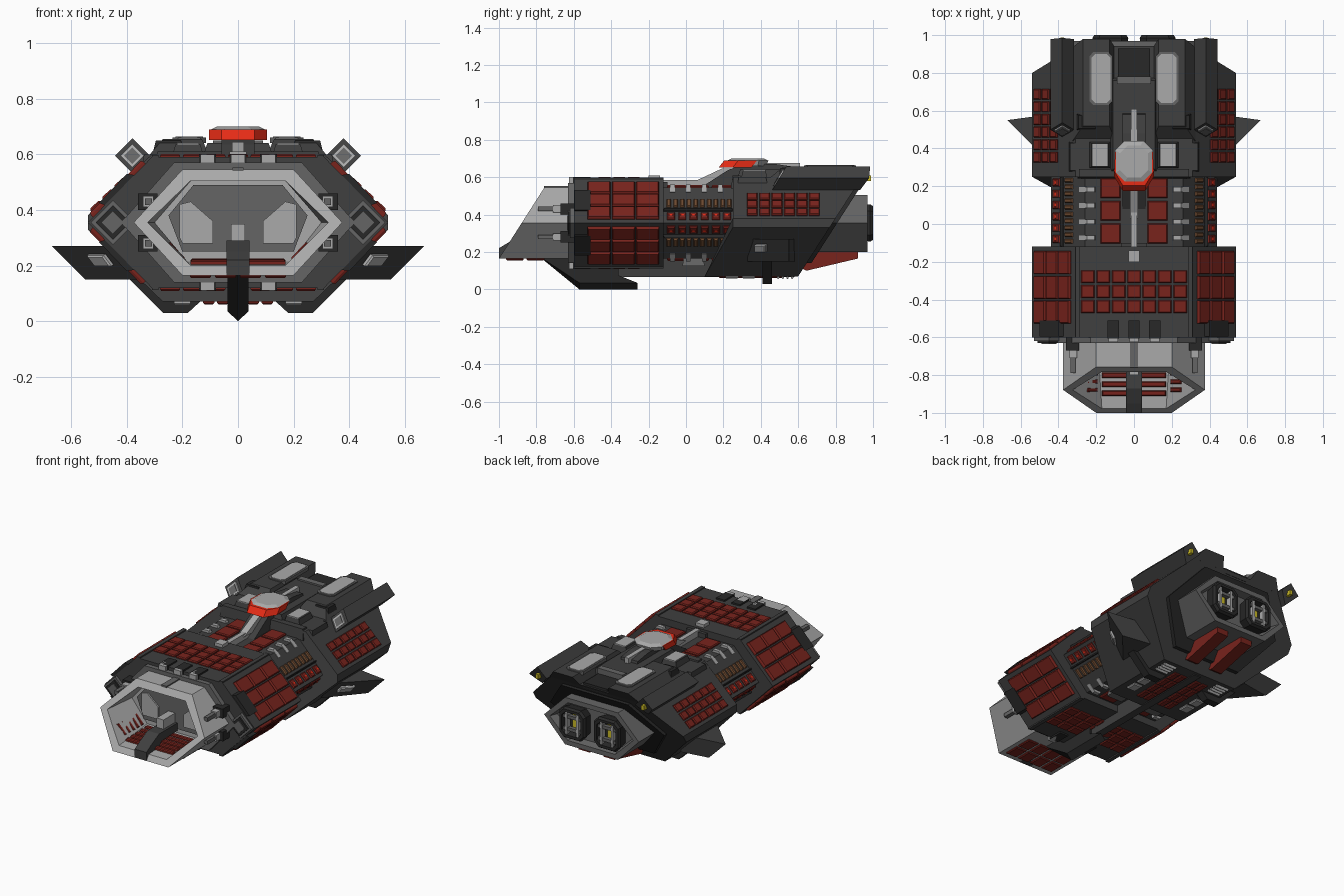
import bpy, bmesh
from mathutils import Vector as V

if "Cube" in bpy.data.objects:
    bpy.data.objects.remove(bpy.data.objects["Cube"])

def material(name, r, g, b):
    m = bpy.data.materials.new(name)
    m.diffuse_color = (r, g, b, 1)
    m.use_nodes = True
    m.node_tree.nodes["Principled BSDF"].inputs["Base Color"].default_value = m.diffuse_color
    return m

DARK = material("dark_grey", .05, .05, .05)
BLACK = material("charcoal", .022, .022, .022)
MID = material("mid_grey", .13, .13, .13)
LIGHT = material("light_grey", .4, .4, .4)
RED = material("dark_red", .19, .017, .012)
ORANGE = material("bright_red", .8, .025, .008)
BROWN = material("brown", .16, .07, .03)
YELLOW = material("yellow", .6, .5, .02)
ZC = .355  # height of the hull's widest line

def finish(name, bm, mat, mirror=False):
    bmesh.ops.recalc_face_normals(bm, faces=bm.faces)
    me = bpy.data.meshes.new(name)
    bm.to_mesh(me)
    bm.free()
    me.materials.append(mat)
    ob = bpy.data.objects.new(name, me)
    bpy.context.collection.objects.link(ob)
    if mirror:
        ob.modifiers.new("mirror", 'MIRROR')
    return ob

def add_loft(bm, rings):
    rs = [[bm.verts.new(p) for p in r] for r in rings]
    n = len(rs[0])
    for a, b in zip(rs, rs[1:]):
        for i in range(n):
            bm.faces.new((a[i], a[(i + 1) % n], b[(i + 1) % n], b[i]))
    bm.faces.new(rs[0])
    bm.faces.new(rs[-1])

def loft(name, rings, mat, mirror=False):
    bm = bmesh.new()
    add_loft(bm, rings)
    return finish(name, bm, mat, mirror)

def prism_x(name, yz, x0, x1, mat, mirror=False):
    return loft(name, [[(x, y, z) for y, z in yz] for x in (x0, x1)], mat, mirror)

def prism_y(name, xz, y0, y1, mat, mirror=False):
    return loft(name, [[(x, y, z) for x, z in xz] for y in (y0, y1)], mat, mirror)

def box_rings(x0, x1, y0, y1, z0, z1, c=0):
    return [[(x0 + k, y0 + k, z), (x1 - k, y0 + k, z), (x1 - k, y1 - k, z), (x0 + k, y1 - k, z)]
            for z, k in ((z0, 0), (z1, c))]

def box(name, dims, mat, mirror=False, c=0):
    return loft(name, box_rings(*dims, c), mat, mirror)

def hexa(wt, ws, wb, zt, zs, zb, fy):
    """Hexagonal cross-section; fy gives y from z."""
    pts = [(wt, zt), (ws, zs), (wb, zb), (-wb, zb), (-ws, zs), (-wt, zt)]
    return [(x, fy(z), z) for x, z in pts]

def tiles(name, o, u, v, nu, nv, mat, gap=.008, h=.012, mirror=True, flip=False):
    """Grid of bevelled tiles on the parallelogram o, u, v, facing away from the hull axis."""
    o, u, v = V(o), V(u), V(v)
    n = u.cross(v).normalized()
    mid = o + (u + v) / 2
    if (n.dot(mid - V((0, mid.y, ZC))) < 0) != flip:
        n = -n
    bm = bmesh.new()
    du, dv = u / nu, v / nv
    eu, ev = u.normalized(), v.normalized()
    for i in range(nu):
        for j in range(nv):
            p = o + du * i + dv * j
            rings = []
            for g, d in ((gap / 2, -.006), (gap / 2, h * .5), (gap / 2 + .005, h)):
                a, b, w = eu * g, ev * g, n * d
                rings.append([p + a + b + w, p + du - a + b + w, p + du + dv - a - b + w, p + dv + a - b + w])
            add_loft(bm, rings)
    return finish(name, bm, mat, mirror)

# Main hull: front armour, waist, sheared stern
loft("front_armour", [hexa(.31, .54, .31, .59, ZC, .12, lambda z, y=y: y) for y in (-.6, -.12)], DARK)
loft("waist", [hexa(.26, .44, .26, .545, ZC, .165, lambda z, y=y: y) for y in (-.2, .4)], DARK)

def stern_ring(fy):
    pts = [(.31, .6), (.54, .38), (.54, .33), (.27, .07)]
    pts += [(-x, z) for x, z in reversed(pts)]
    return [(x, fy(z), z) for x, z in pts]
loft("stern_hull", [stern_ring(lambda z: min(.25, .1 + (z - .07) * .75)),
                    stern_ring(lambda z: .6 + (z - .07) * .644)], DARK)

# Front cowl with slanted hexagonal mouth
slant = lambda z: -1 + (z - .165) * .64
loft("front_cowl", [hexa(.2, .375, .2, .545, ZC, .165, lambda z: -.58),
                    hexa(.2, .375, .2, .545, ZC, .165, slant),
                    hexa(.17, .325, .17, .505, ZC, .2, slant),
                    hexa(.17, .30, .19, .505, ZC, .215, lambda z: -.66)], LIGHT)
loft("cowl_collar", [hexa(.23, .42, .23, .57, ZC, .14, lambda z, y=y: y) for y in (-.63, -.59)], MID)
prism_y("cowl_back_wall", [(.16, .49), (.25, .38), (.2, .25), (-.2, .25), (-.25, .38), (-.16, .49)], -.68, -.65, MID)
prism_y("cowl_window", [(.09, .28), (.2, .28), (.21, .3), (.21, .42), (.17, .43), (.09, .36)], -.69, -.67, LIGHT, True)
tiles("cowl_floor_stripes", (-.18, -.92, .208), (.36, 0, 0), (0, .24, .006), 1, 5, RED, .02, .012, False, True)
tiles("cowl_floor_side_stripes", (.19, -.9, .212), (.07, 0, .075), (0, .22, 0), 1, 5, RED, .02, .01, True, True)
tiles("cowl_underside_tiles", (-.18, -.97, .165), (.36, 0, 0), (0, .22, 0), 4, 2, RED, .015, .01, False)
prism_x("boarding_beam", [(-1, .165), (-1, .22), (-.95, .25), (-.87, .29), (-.68, .29), (-.68, .24), (-.84, .235), (-.92, .165)],
        -.042, .042, DARK)
box("beam_top", (-.025, .025, -.8, -.66, .28, .35), LIGHT)
prism_x("roof_strip", [(-.76, .54), (-.76, .552), (-.58, .552), (-.58, .54)], -.02, .02, MID)

# Keel fin with a V-shaped lower edge
keel = [(-.79, .18), (-.57, 0), (-.26, 0), (-.36, .075), (-.36, .14)]
loft("keel_fin", [[(x, y, z + (.035 if z < .01 and x else 0)) for y, z in keel] for x in (-.037, 0, .037)], BLACK)

# Mirrored above and below the widest line
for s, tag in ((1, "upper"), (-1, "lower")):
    Z = lambda d: ZC + s * d
    tiles(tag + "_cheek_armour", (.33, -.53, Z(.215)), (.195, 0, -s * .199), (0, .39, 0), 3, 3, RED, .008, .018)
    tiles(tag + "_deck_armour", (-.285, -.475, Z(.235)), (.57, 0, 0), (0, .235, 0), 7, 3, RED, .01, .012, False)
    tiles(tag + "_red_cells", (.382, -.11, Z(.058)), (.05, 0, -s * .05), (0, .36, 0), 1, 6, RED, .018, .012)
    tiles(tag + "_red_cell_lights", (.395, -.11, Z(.045)), (.024, 0, -s * .024), (0, .36, 0), 1, 6, ORANGE, .034, .015)
    tiles(tag + "_brown_ribs", (.315, -.11, Z(.125)), (.05, 0, -s * .05), (0, .36, 0), 1, 10, BROWN, .012, .014)
    tiles(tag + "_waist_edge", (.372, -.12, Z(.068)), (.008, 0, -s * .008), (0, .37, 0), 1, 1, BLACK, .001, .022)
    tiles(tag + "_waist_deck_tiles", (.065, -.11, Z(.19)), (.12, 0, 0), (0, .36, 0), 1, 3, RED, .015, .012)
    for i in range(4):  # pale cooling louvres
        y = -.085 + i * .085
        prism_y(f"{tag}_louvre_{i}", [(.2, Z(.18)), (.21, Z(.205)), (.25, Z(.205)), (.29, Z(.165)), (.27, Z(.15))],
                y, y + .025, LIGHT, True)
    prism_y(tag + "_cheek_slots", [(.37, Z(.17)), (.4, Z(.175)), (.5, Z(.07)), (.47, Z(.06))], -.595, -.51, BLACK, True)
    box(tag + "_gun_mount", (.29, .36, -.67, -.58, Z(.075) - .03, Z(.075) + .03), BLACK, True)
    box(tag + "_gun_barrel", (.31, .335, -.79, -.65, Z(.075) - .012, Z(.075) + .012), MID, True)
    box(tag + "_gun_muzzle", (.303, .342, -.71, -.67, Z(.075) - .02, Z(.075) + .02), LIGHT, True)
    for i, x in enumerate((-.11, 0, .11)):  # teeth on the front deck edge
        a, b = sorted((Z(.2), Z(.245)))
        box(f"{tag}_edge_tooth_{i}", (x - .03, x + .03, -.605, -.51, a, b), BLACK)
        box(f"{tag}_edge_light_{i}", (x - .025, x + .025, -.625, -.56, a, b), LIGHT)
    box(tag + "_deck_rail", (.285, .31, -.6, -.12, min(Z(.22), Z(.243)), max(Z(.22), Z(.243))), DARK, True)

# Diamond hatches on the front armour face
def diamond(cx, cz, r, fy):
    return [(cx, fy(cz + r), cz + r), (cx + r, fy(cz), cz), (cx, fy(cz - r), cz - r), (cx - r, fy(cz), cz)]
for nm, r, y, m in (("diamond_frame", .08, -.62, MID), ("diamond_hatch", .062, -.63, BLACK), ("diamond_core", .04, -.635, MID)):
    loft(nm, [diamond(.45, ZC, r, lambda z, a=a: a) for a in (y, -.58)], m, True)

# Stern side tiles, upper nacelles
tiles("stern_side_tiles", (.4, .32, .514), (.13, 0, -.1243), (0, .4, 0), 3, 6, RED, .01, .012)
front = lambda z: .46 + (z - .53) * .6
loft("nacelle", [diamond(.38, .595, .063, front), diamond(.38, .595, .063, lambda z: min(.985, .93 + (z - .53) * .75))], DARK, True)
loft("nacelle_window", [diamond(.38, .595, .042, lambda z: front(z) - .008), diamond(.38, .595, .042, lambda z: front(z) + .02)], LIGHT, True)
loft("nacelle_window_core", [diamond(.38, .595, .03, lambda z: front(z) - .012), diamond(.38, .595, .03, front)], MID, True)
box("nacelle_tail_light", (.37, .39, .95, .988, .58, .61), YELLOW, True)

# Stern deck: hoods, panels, centre deck
loft("stern_hood", [[(.1, y0, .59), (.13, y1, .655), (.27, y1, .655), (.325, y0, .59)]
                    for y0, y1 in ((.44, .52), (.935, .98))], DARK, True)
def panel(x0, x1, y0, y1, z, k):
    return [(x0 + k, y0, z), (x1 - k, y0, z), (x1, y0 + k, z), (x1, y1 - k, z), (x1 - k, y1, z), (x0 + k, y1, z), (x0, y1 - k, z), (x0, y0 + k, z)]
loft("hood_panel_frame", [panel(.115, .235, .63, .91, z, .02) for z in (.64, .661)], MID, True)
loft("hood_panel", [panel(.125, .225, .64, .9, z, .02) for z in (.64, .665)], LIGHT, True)
box("hood_front_block", (.19, .31, .49, .59, .59, .65), BLACK, True, .015)
box("deck_pod", (.12, .24, .29, .44, .58, .635), DARK, True, .015)
box("deck_pod_panel", (.14, .22, .305, .425, .62, .641), LIGHT, True)
box("deck_side_pod", (.29, .35, .27, .44, .53, .6), DARK, True, .012)
box("centre_deck", (-.13, .13, .27, .78, .58, .64), DARK, False, .02)
box("centre_deck_step", (-.085, .085, .74, .93, .58, .615), BLACK)
box("centre_deck_lip", (-.09, .09, .74, .78, .6, .65), MID)
box("stern_front_rim", (-.3, .3, .24, .3, .54, .61), DARK, False, .01)

# Bridge tower
prism_x("bridge_neck", [(.08, .545), (.22, .635), (.3, .67), (.48, .67), (.58, .655), (.6, .59), (.3, .545)], -.06, .06, DARK)
visor = [(-.1, .35), (-.105, .25), (-.06, .175), (.06, .175), (.105, .25), (.1, .35)]
loft("bridge_visor", [[(x, y + d, z) for x, y in visor] for z, d in ((.652, 0), (.69, .03))], ORANGE)
loft("bridge_roof", [panel(-.1 + k, .1 - k, .22 + k, .44 - k, z, .05 - k * .4) for z, k in ((.66, .01), (.688, 0), (.7, .025))], LIGHT)
box("bridge_tail_strip", (-.015, .015, .42, .61, .64, .675), LIGHT)
box("spine_strip", (-.015, .015, -.14, .22, .54, .585), LIGHT)
prism_x("spine_ramp", [(.03, .57), (.19, .645), (.25, .645), (.25, .56)], -.022, .022, LIGHT)
box("spine_foot", (-.03, .03, -.2, -.14, .54, .61), LIGHT)
box("spine_foot_base", (-.07, .07, -.21, -.1, .53, .575), DARK)

# Engine housing, thrusters, ventral red fins
loft("engine_housing", [hexa(.19, .34, .19, .505, ZC, .2, lambda z: .65),
                        hexa(.19, .34, .19, .505, ZC, .2, lambda z: .97),
                        hexa(.17, .30, .17, .475, ZC, .23, lambda z: .97),
                        hexa(.16, .28, .16, .465, ZC, .24, lambda z: .92)], MID)
loft("engine_bulkhead", [hexa(.24, .41, .24, .56, ZC, .14, lambda z, k=k: k + (z - .07) * .644) for k in (.56, .625)], BLACK)
def nozzle(w, h, c, y):
    return [(.125 + a, y, ZC + b) for a, b in ((w - c, h), (w, h - c), (w, c - h), (w - c, -h), (c - w, -h), (-w, c - h), (-w, h - c), (c - w, h))]
loft("thruster", [nozzle(.08, .085, .03, .9), nozzle(.095, .1, .035, .985), nozzle(.085, .09, .03, 1),
                  nozzle(.068, .074, .025, 1), nozzle(.055, .06, .02, .94)], BLACK, True)
box("thruster_glow", (.11, .14, .935, .965, .3, .41), YELLOW, True)
for i, z in enumerate((.315, .395)):
    box(f"thruster_bar_{i}", (.06, .19, .965, .99, z - .01, z + .01), MID, True)
for i, x in enumerate((.085, .165)):
    box(f"thruster_post_{i}", (x - .008, x + .008, .96, .995, .28, .43), LIGHT, True)
prism_x("red_ventral_fin", [(.6, .12), (.645, .1), (.92, .165), (.92, .205), (.7, .21)], .05, .13, RED, True)

# Side wings with landing struts
loft("wing", [[(.45, .33, .27), (.67, .55, .27), (.45, .58, .27)], [(.36, .33, .15), (.55, .55, .15), (.36, .58, .15)]], DARK, True)
tiles("wing_window", (.45, .37, .2), (.06, .06, 0), (.03, 0, .04), 1, 1, LIGHT, .002, .012)
prism_y("landing_strut", [(.4, .16), (.27, .03), (.18, .03), (.12, .085), (.12, .12)], .41, .46, BLACK, True)

# Underside details
tiles("belly_tiles", (.03, .17, .07), (.1, 0, 0), (0, .36, 0), 2, 4, RED, .01, .01)
tiles("belly_panel", (.16, .2, .07), (.08, 0, 0), (0, .18, 0), 1, 2, LIGHT, .02, .012)
tiles("belly_louvres", (.15, .48, .07), (.1, 0, 0), (0, .1, 0), 1, 4, LIGHT, .012, .015)
box("belly_spine", (-.025, .025, -.36, .58, .065, .17), DARK)
box("waist_belly_block", (.08, .19, -.02, .1, .125, .18), MID, True, .01)
